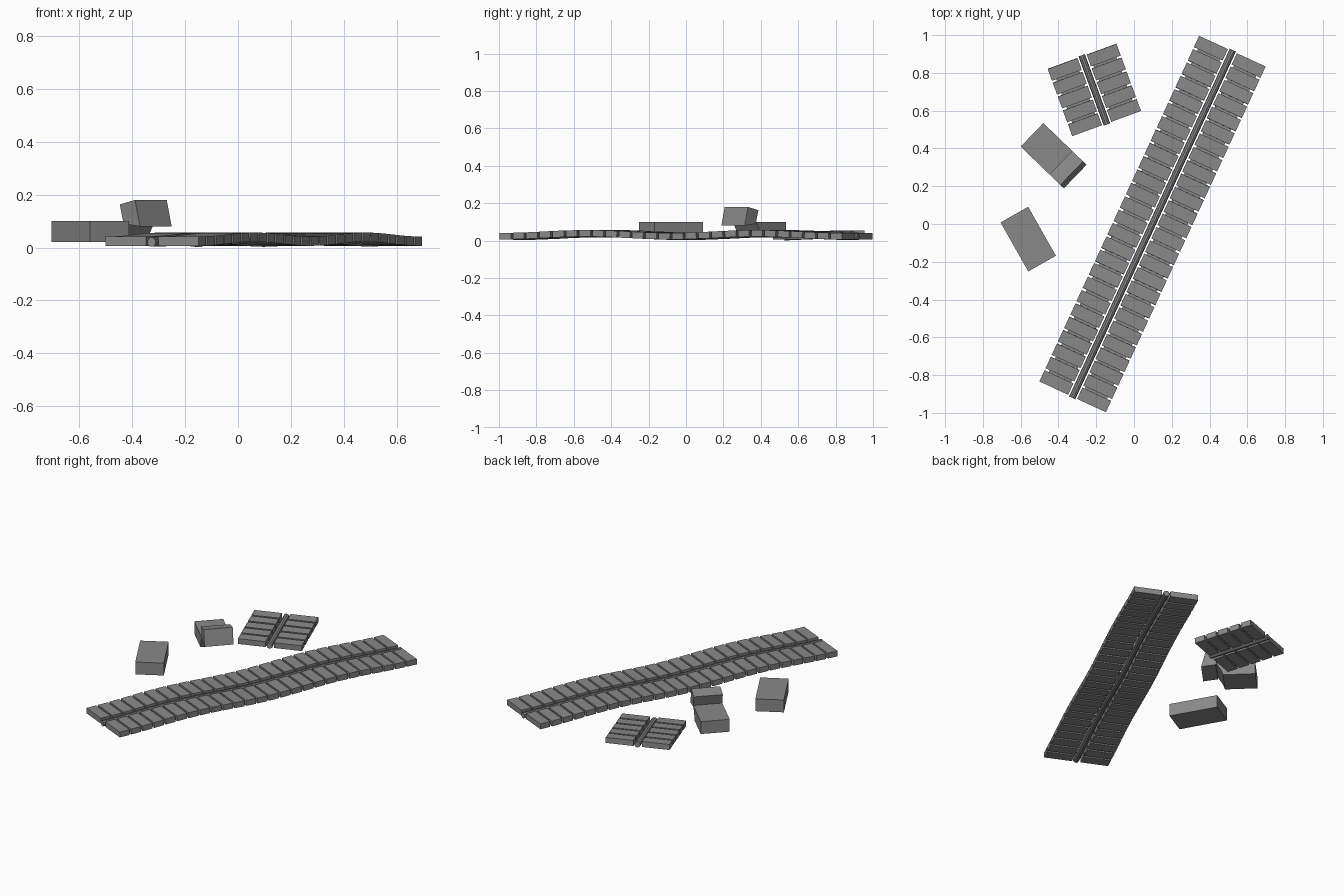
import bpy, bmesh, math
from mathutils import Matrix, Vector

if "Cube" in bpy.data.objects:
    bpy.data.objects.remove(bpy.data.objects["Cube"], do_unlink=True)

grey = bpy.data.materials.new("steel grey")
grey.use_nodes = True
COLOUR = (0.25, 0.25, 0.25, 1)
grey.diffuse_color = COLOUR
grey.node_tree.nodes["Principled BSDF"].inputs["Base Color"].default_value = COLOUR


def finish(name, bm, place):
    bmesh.ops.recalc_face_normals(bm, faces=bm.faces)
    mesh = bpy.data.meshes.new(name)
    bm.to_mesh(mesh)
    bm.free()
    mesh.materials.append(grey)
    obj = bpy.data.objects.new(name, mesh)
    obj.matrix_world = place
    bpy.context.collection.objects.link(obj)
    return obj


def add_box(bm, centre, size, pitch=0):
    m = Matrix.Translation(centre) @ Matrix.Rotation(-pitch, 4, 'Y') @ Matrix.Diagonal((*size, 1))
    bmesh.ops.create_cube(bm, size=1, matrix=m)


def add_prism(bm, outline, width):
    # side outline in x-z, extruded across y
    face = bm.faces.new([bm.verts.new((x, -width / 2, z)) for x, z in outline])
    new = bmesh.ops.extrude_face_region(bm, geom=[face])["geom"]
    bmesh.ops.translate(bm, vec=(0, width, 0), verts=[g for g in new if isinstance(g, bmesh.types.BMVert)])


def make_strip(name, centre, angle, count, height):
    step, pad, thick = 0.078, 0.066, 0.035
    place = Matrix.Translation((*centre, 0)) @ Matrix.Rotation(math.radians(angle), 4, 'Z')
    pads, links, cord = bmesh.new(), bmesh.new(), bmesh.new()
    slope = lambda x: math.atan((height(x + 0.01) - height(x - 0.01)) / 0.02)
    half = count * step / 2
    for i in range(count):
        x = (i + 0.5) * step - half
        for side in (-1, 1):
            add_box(pads, (x, side * 0.11, height(x)), (pad, 0.168, thick), slope(x))
            if i < count - 1:
                xl = x + step / 2
                add_box(links, (xl, side * 0.105, height(xl)), (0.022, 0.13, 0.017), slope(xl))
    # central round cord following the same wave
    rings = []
    for i in range(count + 1):
        x = (i - count / 2) * step
        rings.append([cord.verts.new((x, 0.018 * math.cos(a), height(x) - 0.004 + 0.018 * math.sin(a)))
                      for a in (k * math.tau / 10 for k in range(10))])
    for r, s in zip(rings, rings[1:]):
        for k in range(10):
            cord.faces.new((r[k], r[k - 1], s[k - 1], s[k]))
    cord.faces.new(rings[0])
    cord.faces.new(rings[-1])
    finish(name + "_pads", pads, place)
    finish(name + "_links", links, place)
    finish(name + "_cord", cord, place)


# Long wavy strip and the short broken-off piece
make_strip("long_strip", (0.098, 0), 65.2, 26,
           lambda x: 0.024 + 0.015 * math.sin(math.pi * x) ** 2)
make_strip("short_strip", (-0.21, 0.71), 110.1, 5,
           lambda x: 0.03 + 0.04 * x)

# Loose block
bm = bmesh.new()
add_box(bm, (0, 0, 0.06), (0.298, 0.168, 0.08))
finish("loose_block", bm, Matrix.Translation((-0.56, -0.08, 0)) @ Matrix.Rotation(math.radians(-60.5), 4, 'Z'))

# Broken block: lying base and tilted top piece
place = Matrix.Translation((-0.54, 0.472, 0)) @ Matrix.Rotation(math.radians(-44), 4, 'Z')
bm = bmesh.new()
add_prism(bm, [(0, 0.02), (0, 0.1), (0.23, 0.1), (0.2, 0.05), (0.19, 0.02)], 0.173)
finish("broken_block_base", bm, place)
bm = bmesh.new()
add_prism(bm, [(0.212, 0.163), (0.292, 0.18), (0.318, 0.08), (0.232, 0.09)], 0.173)
finish("broken_block_top", bm, place)
